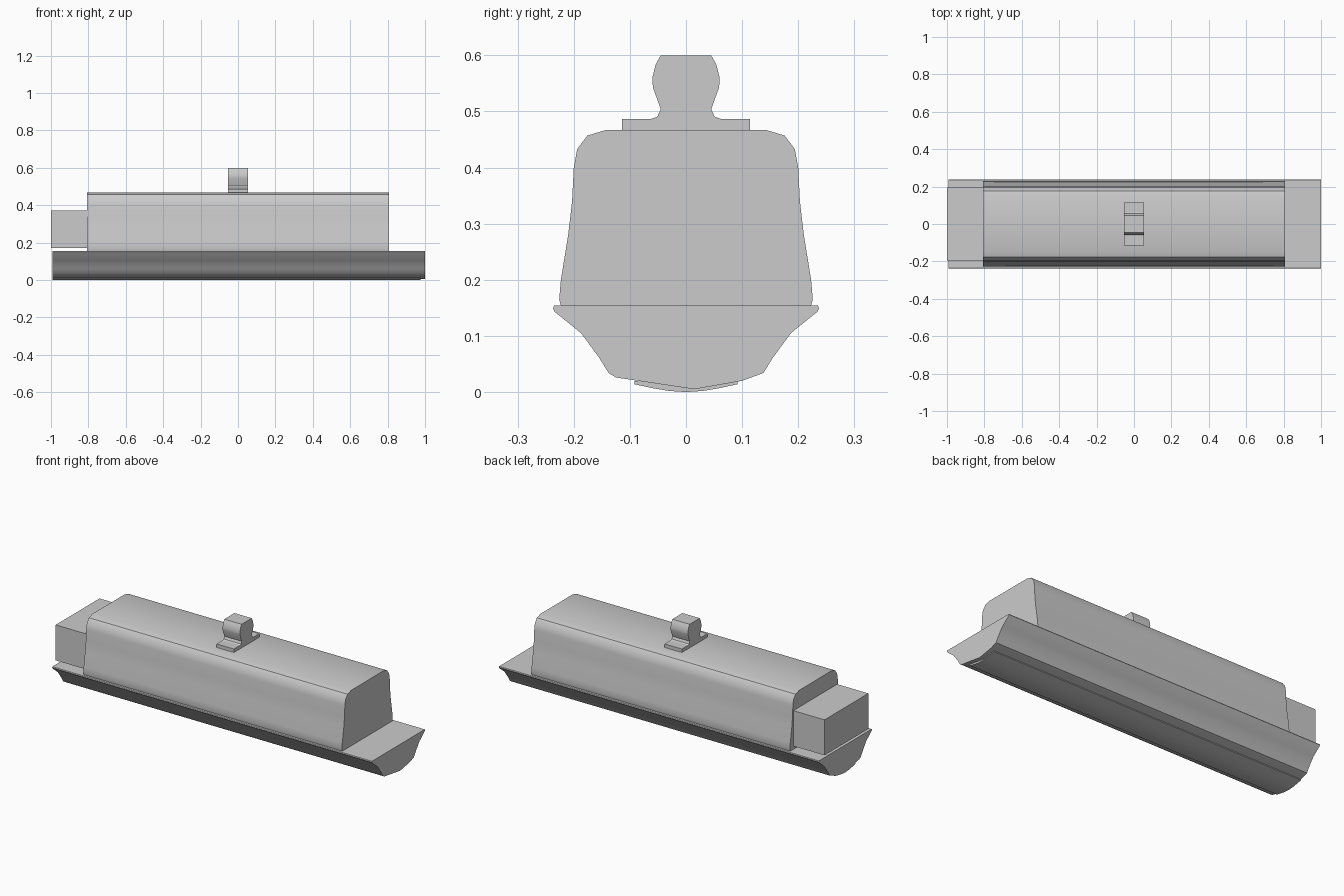
import bpy
import bmesh
import math

cube = bpy.data.objects.get("Cube")
if cube:
    bpy.data.objects.remove(cube, do_unlink=True)

# One plain grey for everything
grey = bpy.data.materials.new("plain_grey")
grey.use_nodes = True
colour = (0.6, 0.6, 0.6, 1)
grey.diffuse_color = colour
grey.node_tree.nodes["Principled BSDF"].inputs["Base Color"].default_value = colour


def mirrored(half):
    """Complete a right-hand (y, z) half profile with its mirror image."""
    return half + [(-y, z) for y, z in reversed(half) if y > 0]


def extrude(name, profile, x_start, x_end):
    """Sweep a closed (y, z) profile along x, with capped ends."""
    mesh = bpy.data.meshes.new(name)
    bm = bmesh.new()
    cap = bm.faces.new([bm.verts.new((x_start, y, z)) for y, z in profile])
    swept = bmesh.ops.extrude_face_region(bm, geom=[cap], use_keep_orig=True)
    moved = [v for v in swept["geom"] if isinstance(v, bmesh.types.BMVert)]
    bmesh.ops.translate(bm, verts=moved, vec=(x_end - x_start, 0, 0))
    bmesh.ops.recalc_face_normals(bm, faces=bm.faces)
    bm.to_mesh(mesh)
    bm.free()
    mesh.materials.append(grey)
    obj = bpy.data.objects.new(name, mesh)
    bpy.context.collection.objects.link(obj)
    bpy.ops.object.select_all(action="DESELECT")
    obj.select_set(True)
    bpy.context.view_layer.objects.active = obj
    bpy.ops.object.shade_smooth_by_angle(angle=math.radians(30))
    return obj


# Flared lower hull, with its slightly off-centre bottom ridge
extrude("lower_hull", [
    (0.015, 0.005), (0.1, 0.02), (0.138, 0.034), (0.154, 0.06), (0.165, 0.075),
    (0.187, 0.105), (0.234, 0.143), (0.237, 0.149), (0.235, 0.154),
    (-0.235, 0.154), (-0.237, 0.149), (-0.234, 0.143), (-0.187, 0.105),
    (-0.165, 0.075), (-0.154, 0.06), (-0.138, 0.034), (-0.125, 0.026)],
    -0.993, 1.0)

# Shallow curved keel strip
extrude("keel_strip", mirrored([
    (0, 0), (0.03, 0.002), (0.06, 0.007), (0.092, 0.014), (0.092, 0.02)]),
    -0.993, 0.975)

# Long upper body with rounded shoulders
extrude("upper_body", mirrored([
    (0.223, 0.154), (0.226, 0.165), (0.223, 0.2), (0.21, 0.28), (0.203, 0.34),
    (0.2, 0.4), (0.194, 0.433), (0.176, 0.457), (0.143, 0.467)]),
    -0.806, 0.806)

# Square box on the end
extrude("end_box", mirrored([(0.195, 0.172), (0.195, 0.372)]), -1.0, -0.8)

# Base plate and waisted lug on the roof
extrude("lug_base", mirrored([(0.114, 0.465), (0.114, 0.487)]), -0.054, 0.054)
extrude("roof_lug", mirrored([
    (0.064, 0.486), (0.051, 0.491), (0.045, 0.504), (0.059, 0.543),
    (0.06, 0.56), (0.054, 0.584), (0.045, 0.6)]), -0.054, 0.054)
